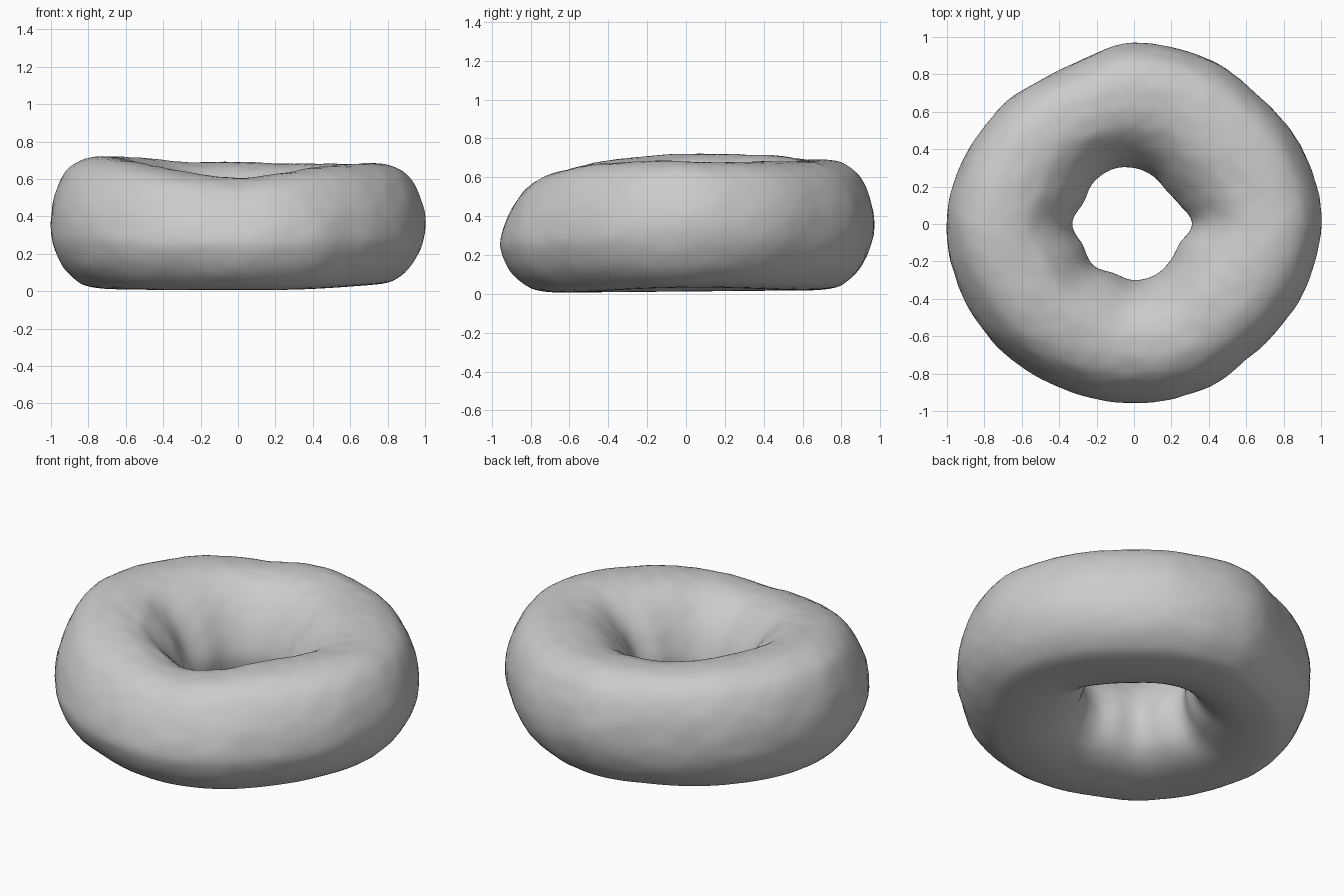
import bpy, bmesh, math
from mathutils import Vector, noise

cube = bpy.data.objects.get("Cube")
if cube:
    bpy.data.objects.remove(cube, do_unlink=True)

SEGMENTS, RINGS = 128, 80

# Measurements every 22.5 degrees, counter-clockwise from +x
OUTER = [1.0, .985, .96, .965, .965, .915, .94, .975,
         1.0, 1.0, .985, .965, .965, .965, .955, .98]
HOLE = [.31, .265, .25, .275, .30, .315, .31, .295,
        .33, .295, .31, .285, .30, .295, .275, .265]
TOP = [.68, .68, .68, .68, .69, .69, .71, .72,
       .72, .70, .67, .63, .605, .635, .67, .68]

# Cross-section: 0..1 from hole to rim, 0..1 from base to crest
PROFILE = [(1, .47), (.985, .65), (.93, .81), (.85, .92), (.72, .985),
           (.57, 1), (.44, .985), (.32, .94), (.2, .84), (.1, .71), (.03, .56),
           (0, .41), (.03, .26), (.1, .14), (.21, .06), (.35, .015), (.52, 0),
           (.7, .02), (.8, .07), (.9, .17), (.97, .31)]


def loop_sample(values, t):
    """Smooth closed interpolation through values, t in 0..1."""
    n = len(values)
    i, f = divmod(t * n, 1)
    a, b, c, d = (values[(int(i) + k) % n] for k in (-1, 0, 1, 2))
    return b + .5 * f * (c - a + f * (2*a - 5*b + 4*c - d + f * (3*(b - c) + d - a)))


def ring_point(s, t):
    angle = math.tau * s
    u = loop_sample([p[0] for p in PROFILE], t)
    v = loop_sample([p[1] for p in PROFILE], t)
    hole, outer = loop_sample(HOLE, s), loop_sample(OUTER, s)
    # The front shoulder slopes back more than the others
    front = max(0, -math.sin(angle))
    r = hole + u * (outer - hole) - .14 * front * u * max(0, v - .4)
    base = .012 + .006 * math.sin(angle) + .02 * max(0, math.cos(angle)) ** 3
    z = base + v * (loop_sample(TOP, s) - base)
    # Shallow crease on the front left side
    r -= .01 * u * math.exp(-((s - .86) / .018) ** 2) * max(0, 1 - abs(v - .5) * 2)
    # Gentle dough-like lumps, fading towards the hole
    p = Vector((r * math.cos(angle), r * math.sin(angle), z))
    r += (.008 * noise.noise(p * 4) + .004 * noise.noise(p * 13)) * (.3 + .7 * u)
    z += (.007 * noise.noise(p * 4 + Vector((7, 3, 1))) + .004 * noise.noise(p * 12)) * v
    return Vector((r * math.cos(angle), r * math.sin(angle), max(z, 0)))


# Dough ring
bm = bmesh.new()
grid = [[bm.verts.new(ring_point(i / SEGMENTS, j / RINGS)) for j in range(RINGS)]
        for i in range(SEGMENTS)]
for i in range(SEGMENTS):
    nxt = grid[(i + 1) % SEGMENTS]
    for j in range(RINGS):
        k = (j + 1) % RINGS
        bm.faces.new((grid[i][j], nxt[j], nxt[k], grid[i][k]))
bmesh.ops.recalc_face_normals(bm, faces=bm.faces)
mesh = bpy.data.meshes.new("dough_ring")
bm.to_mesh(mesh)
bm.free()
ring = bpy.data.objects.new("dough_ring", mesh)
bpy.context.collection.objects.link(ring)

# Plain grey material
grey = bpy.data.materials.new("plain grey")
grey.use_nodes = True
colour = (.6, .6, .6, 1)
grey.diffuse_color = colour
grey.node_tree.nodes["Principled BSDF"].inputs["Base Color"].default_value = colour
mesh.materials.append(grey)

bpy.context.view_layer.objects.active = ring
ring.select_set(True)
bpy.ops.object.shade_smooth_by_angle(angle=math.radians(50))
